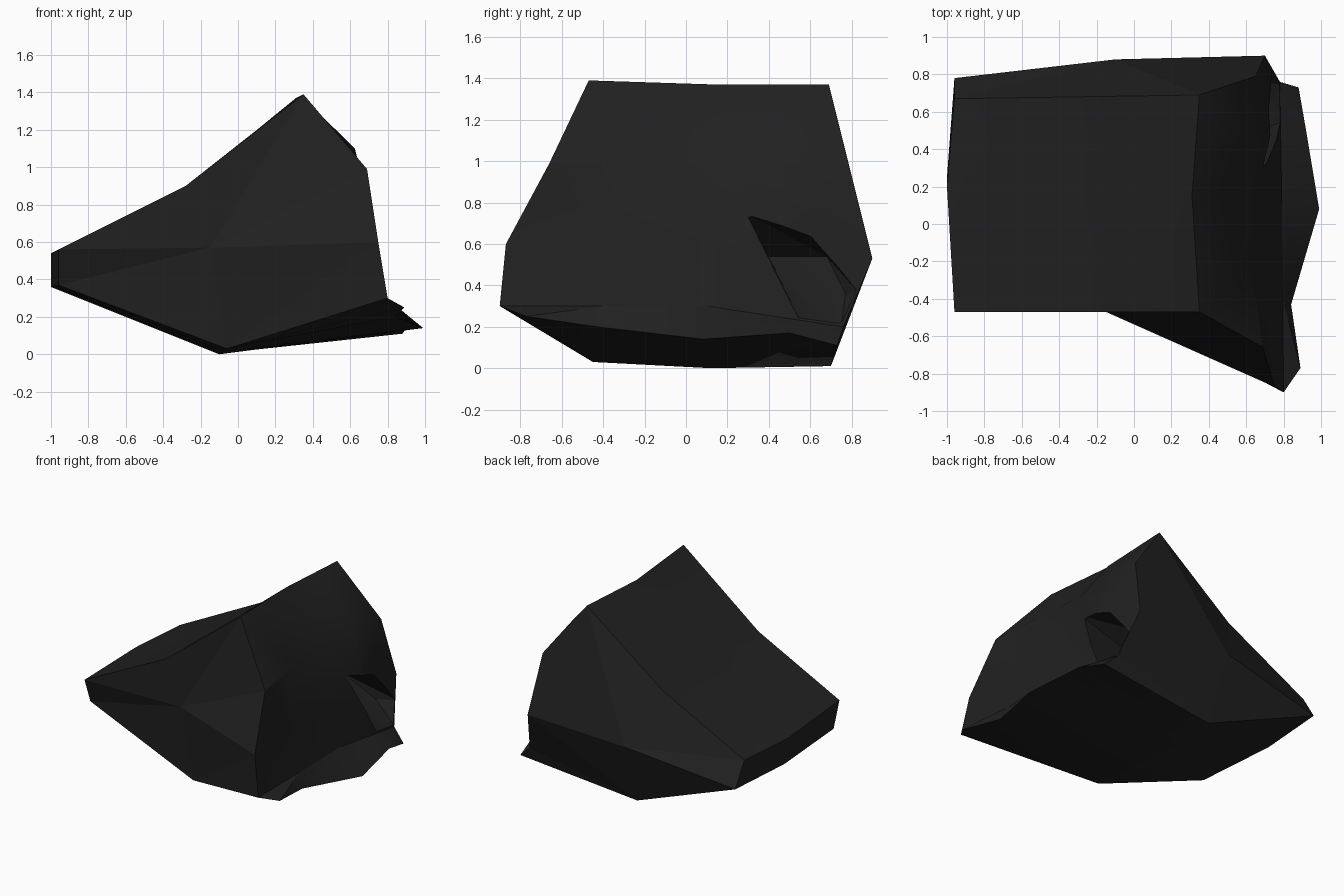
import bpy, bmesh, math
from mathutils import Vector

if "Cube" in bpy.data.objects:
    bpy.data.objects.remove(bpy.data.objects["Cube"])

stone = bpy.data.materials.new("charcoal stone")
stone.diffuse_color = (0.015, 0.015, 0.015, 1)
stone.use_nodes = True
stone.node_tree.nodes["Principled BSDF"].inputs["Base Color"].default_value = stone.diffuse_color


def add_object(name, bm):
    mesh = bpy.data.meshes.new(name)
    bm.to_mesh(mesh)
    bm.free()
    mesh.materials.append(stone)
    ob = bpy.data.objects.new(name, mesh)
    bpy.context.collection.objects.link(ob)
    return ob


# Outlines round the rock: left tip, ridge, peak, shoulder, wall, wall foot, toe, keel, left underside
front = [(-.96, -.47, .56), (-.28, -.47, .9), (.35, -.47, 1.39), (.69, -.66, .99), (.75, -.87, .6),
         (.8, -.9, .3), (.89, -.77, .25), (-.06, -.45, .03), (-.96, -.4, .37)]
middle = [(-1, .2, .54), (-.28, .1, .89), (.31, .15, 1.37), (.59, .13, 1.02), (.69, .12, .62),
          (.79, .1, .3), (.99, .08, .14), (-.1, .12, 0), (-1, .25, .36)]
back = [(-.96, .67, .54), (-.28, .68, .89), (.35, .69, 1.37), (.65, .79, .97), (.7, .9, .53),
        (.78, .76, .2), (.88, .73, .11), (-.08, .7, .01), (-.96, .78, .36)]


def between(a, b, changes):
    ring = [(Vector(p) + Vector(q)) / 2 for p, q in zip(a, b)]
    for i, p in changes.items():
        ring[i] = Vector(p)
    return ring


rings = [front, between(front, middle, {6: (.84, -.43, .2)}), middle,
         between(middle, back, {3: (.625, .47, 1.1), 4: (.73, .47, .68), 6: (.92, .5, .17)}), back]

# Rock body: skin between the outlines, with a faceted cap at each end
bm = bmesh.new()
loops = [[bm.verts.new(p) for p in ring] for ring in rings]
n = len(front)
for a, b in zip(loops, loops[1:]):
    for i in range(n):
        j = (i + 1) % n
        bm.faces.new((a[i], a[j], b[j], b[i]))
for loop, centre in ((loops[0], (-.15, -.47, .57)), (loops[-1], (-.1, .88, .49))):
    c = bm.verts.new(centre)
    rim = loop[:5] + loop[7:]
    for i in range(len(rim)):
        bm.faces.new((rim[i], rim[(i + 1) % len(rim)], c))
    for i in (4, 5):
        bm.faces.new((loop[i], loop[i + 1], loop[7]))
bmesh.ops.triangulate(bm, faces=[f for f in bm.faces if len(f.verts) > 3])
bmesh.ops.recalc_face_normals(bm, faces=bm.faces)
rock = add_object("rock", bm)

# Chipped hollow low on the right wall, undercut at its top
mouth = [(.72, .29, .75), (.73, .6, .64), (.74, .75, .47), (.76, .83, .37), (.8, .75, .2), (.8, .55, .23)]
inside = [(.4, .4, .54), (.4, .68, .54), (.62, .77, .36), (.62, .5, .36)]
bm = bmesh.new()
for p in mouth + inside + [(1.2, y, z) for x, y, z in mouth]:
    bm.verts.new(p)
bmesh.ops.convex_hull(bm, input=bm.verts)
bmesh.ops.recalc_face_normals(bm, faces=bm.faces)
cutter = add_object("hollow_cutter", bm)
cutter.hide_render = True

chip = rock.modifiers.new("hollow", 'BOOLEAN')
chip.operation = 'DIFFERENCE'
chip.solver = 'EXACT'
chip.object = cutter
bpy.context.view_layer.objects.active = rock
rock.select_set(True)
bpy.ops.object.modifier_apply(modifier="hollow")
bpy.data.objects.remove(cutter)

# Soft wall, crisp facets on the two ends
bpy.ops.object.shade_smooth_by_angle(angle=math.radians(28))
for face in rock.data.polygons:
    if abs(face.normal.y) > 0.45:
        face.use_smooth = False
